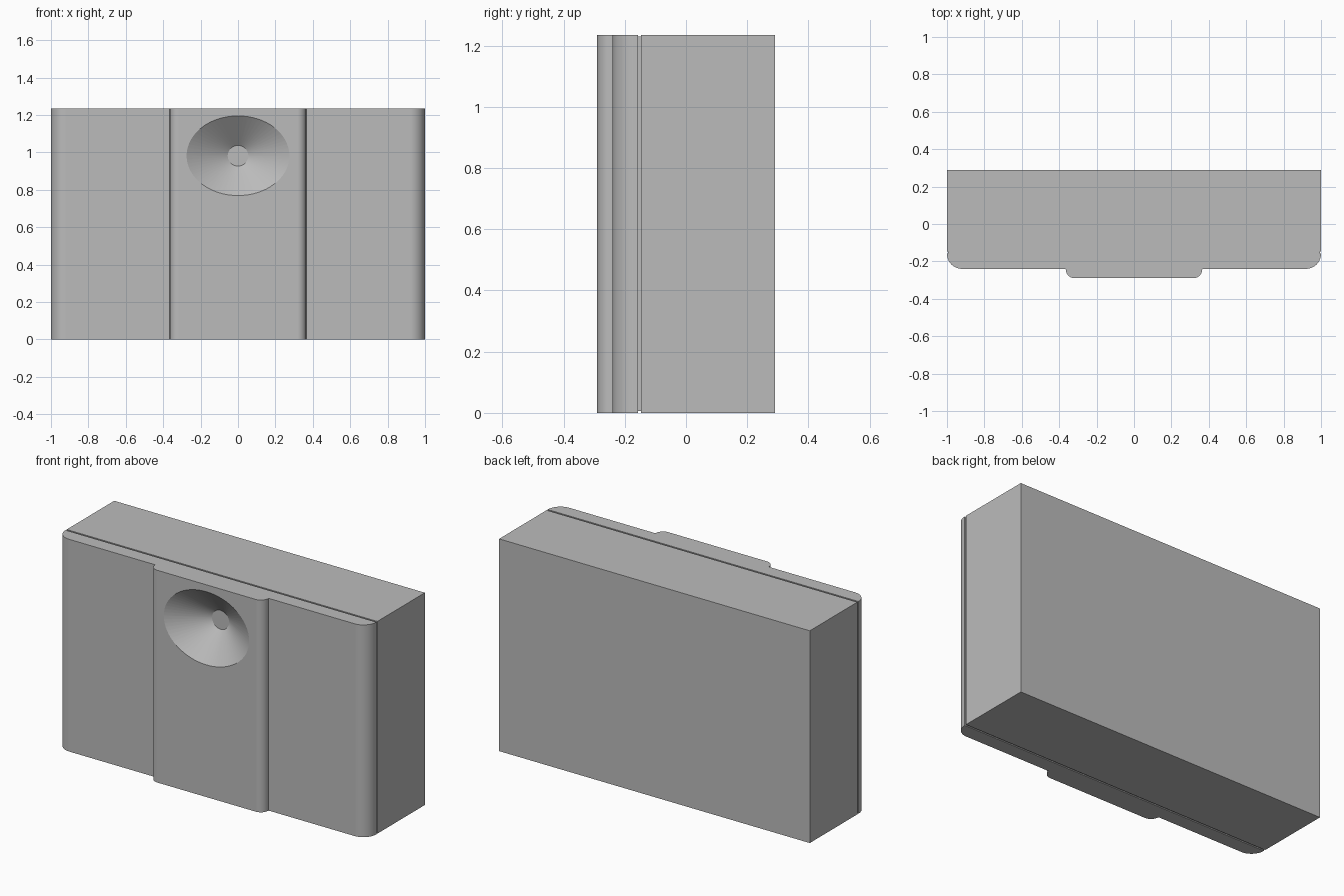
import bpy
import bmesh
from math import sin, cos, pi, radians

cube = bpy.data.objects.get("Cube")
if cube:
    bpy.data.objects.remove(cube, do_unlink=True)

HEIGHT = 1.235
BACK, SEAM_BACK, SEAM_FRONT = 0.29, -0.147, -0.157
PANEL_FRONT, BAFFLE_FRONT = -0.24, -0.29
HORN_Z, THROAT_Y = 0.982, -0.16

grey = bpy.data.materials.new("cabinet grey")
grey.use_nodes = True
colour = (0.5, 0.5, 0.5, 1)
grey.diffuse_color = colour
grey.node_tree.nodes["Principled BSDF"].inputs["Base Color"].default_value = colour


def finish(name, bm):
    bmesh.ops.recalc_face_normals(bm, faces=bm.faces)
    mesh = bpy.data.meshes.new(name)
    bm.to_mesh(mesh)
    bm.free()
    mesh.materials.append(grey)
    obj = bpy.data.objects.new(name, mesh)
    bpy.context.collection.objects.link(obj)
    return obj


def prism(name, outline, z0, z1):
    """Extrude an x-y outline upward."""
    bm = bmesh.new()
    face = bm.faces.new([bm.verts.new((x, y, z0)) for x, y in outline])
    top = bmesh.ops.extrude_face_region(bm, geom=[face])["geom"]
    verts = [v for v in top if isinstance(v, bmesh.types.BMVert)]
    bmesh.ops.translate(bm, verts=verts, vec=(0, 0, z1 - z0))
    return finish(name, bm)


def box(name, half, y0, y1, z0, z1):
    return prism(name, [(-half, y0), (half, y0), (half, y1), (-half, y1)], z0, z1)


def fillet(x, y, r, steps=10):
    """Rounded corner from the front face round to the right side."""
    return [(x - r + r * sin(a), y + r - r * cos(a))
            for a in (i * pi / 2 / steps for i in range(steps + 1))]


# Rear cabinet and the recessed seam behind the front panel
box("cabinet", 1, SEAM_BACK, BACK, 0, HEIGHT)
box("seam_spacer", 0.994, SEAM_FRONT, SEAM_BACK, 0.006, HEIGHT - 0.006)

# Front panel with rounded edges and a raised centre baffle
right = fillet(0.365, BAFFLE_FRONT, 0.048) + [(0.365, PANEL_FRONT)]
right += fillet(1, PANEL_FRONT, 0.083 - 0.002) + [(1, SEAM_FRONT)]
left = [(-x, y) for x, y in reversed(right)]
panel = prism("front_panel", right + left, 0, HEIGHT)

# Horn cutter: elliptical mouth narrowing to a round throat
bm = bmesh.new()
rings = []
for t in (0, 1.15):
    rx, rz = 0.055 + 0.22 * t, 0.055 + 0.158 * t
    y = THROAT_Y + (BAFFLE_FRONT - THROAT_Y) * t
    rings.append([bm.verts.new((rx * cos(a), y, HORN_Z + rz * sin(a)))
                  for a in (2 * pi * i / 64 for i in range(64))])
for i in range(64):
    j = (i + 1) % 64
    bm.faces.new((rings[0][i], rings[0][j], rings[1][j], rings[1][i]))
for ring in rings:
    bm.faces.new(ring)
cutter = finish("horn_cutter", bm)
cutter.hide_render = True

bpy.ops.object.select_all(action="DESELECT")
panel.select_set(True)
bpy.context.view_layer.objects.active = panel
cut = panel.modifiers.new("horn", "BOOLEAN")
cut.operation = "DIFFERENCE"
cut.solver = "EXACT"
cut.object = cutter
bpy.ops.object.modifier_apply(modifier=cut.name)
bpy.data.objects.remove(cutter, do_unlink=True)

# Smooth fillets and horn, crisp edges, flat large faces
bpy.ops.object.shade_smooth_by_angle(angle=radians(25))
weighted = panel.modifiers.new("flat_faces", "WEIGHTED_NORMAL")
weighted.keep_sharp = True
